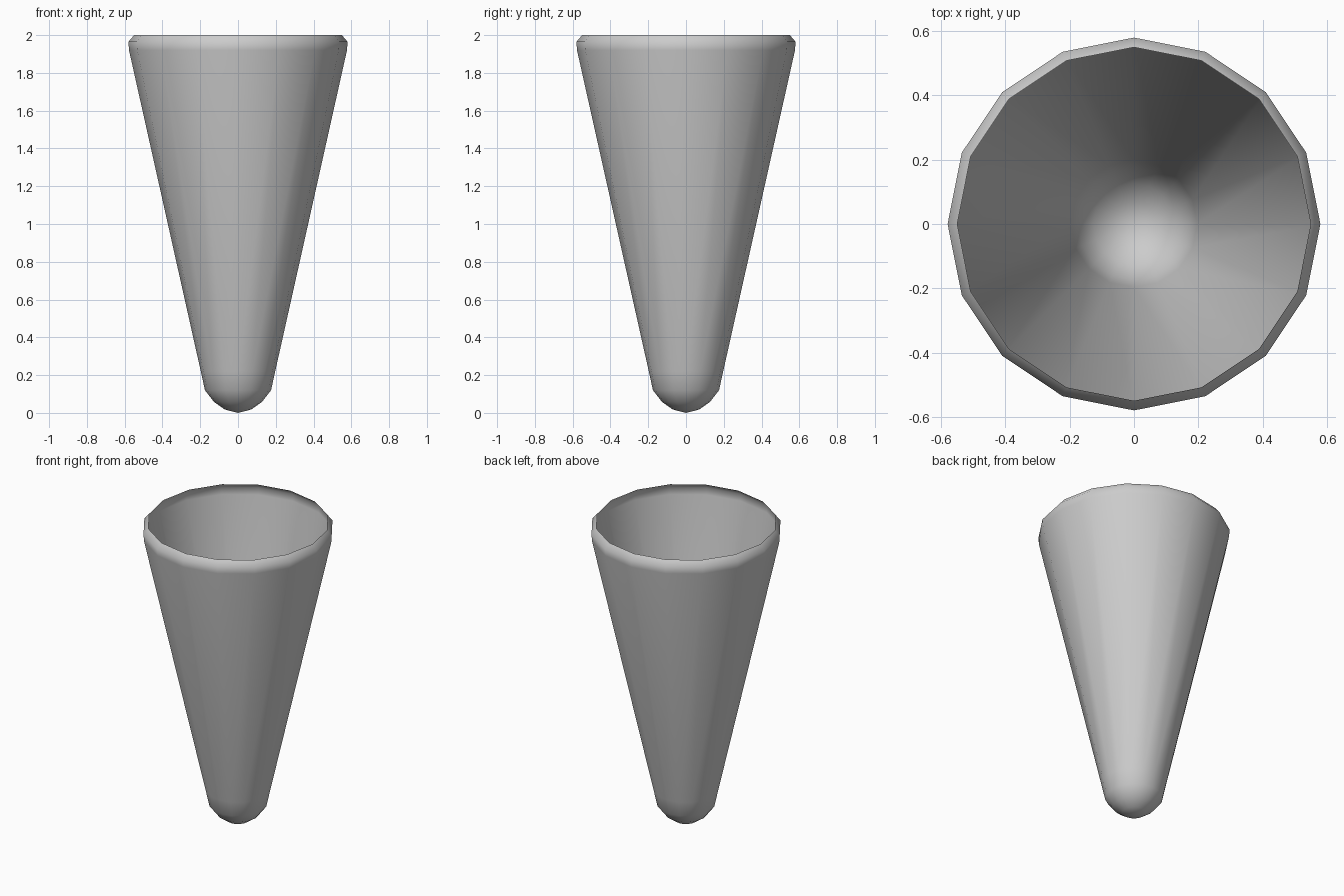
import bpy, bmesh
from math import sin, cos, pi

if "Cube" in bpy.data.objects:
    bpy.data.objects.remove(bpy.data.objects["Cube"])

SIDES = 16
# (radius, height) from the rounded tip up to the tucked-in rim
PROFILE = [(0.07, 0.018), (0.127, 0.058), (0.175, 0.12), (0.197, 0.22),
           (0.577, 1.92), (0.58, 1.965), (0.55, 2.0)]

bm = bmesh.new()

# One ring of vertices per profile point
rings = [[bm.verts.new((r * cos(2 * pi * i / SIDES), r * sin(2 * pi * i / SIDES), z))
          for i in range(SIDES)] for r, z in PROFILE]

# Closed tip fan
tip = bm.verts.new((0, 0, 0))
for i in range(SIDES):
    bm.faces.new((tip, rings[0][(i + 1) % SIDES], rings[0][i]))

# Thin wall, left open at the top
for low, high in zip(rings, rings[1:]):
    for i in range(SIDES):
        j = (i + 1) % SIDES
        bm.faces.new((low[i], low[j], high[j], high[i]))

for face in bm.faces:
    face.smooth = True

mesh = bpy.data.meshes.new("cone_cup")
bm.to_mesh(mesh)
bm.free()
cup = bpy.data.objects.new("cone_cup", mesh)
bpy.context.collection.objects.link(cup)
